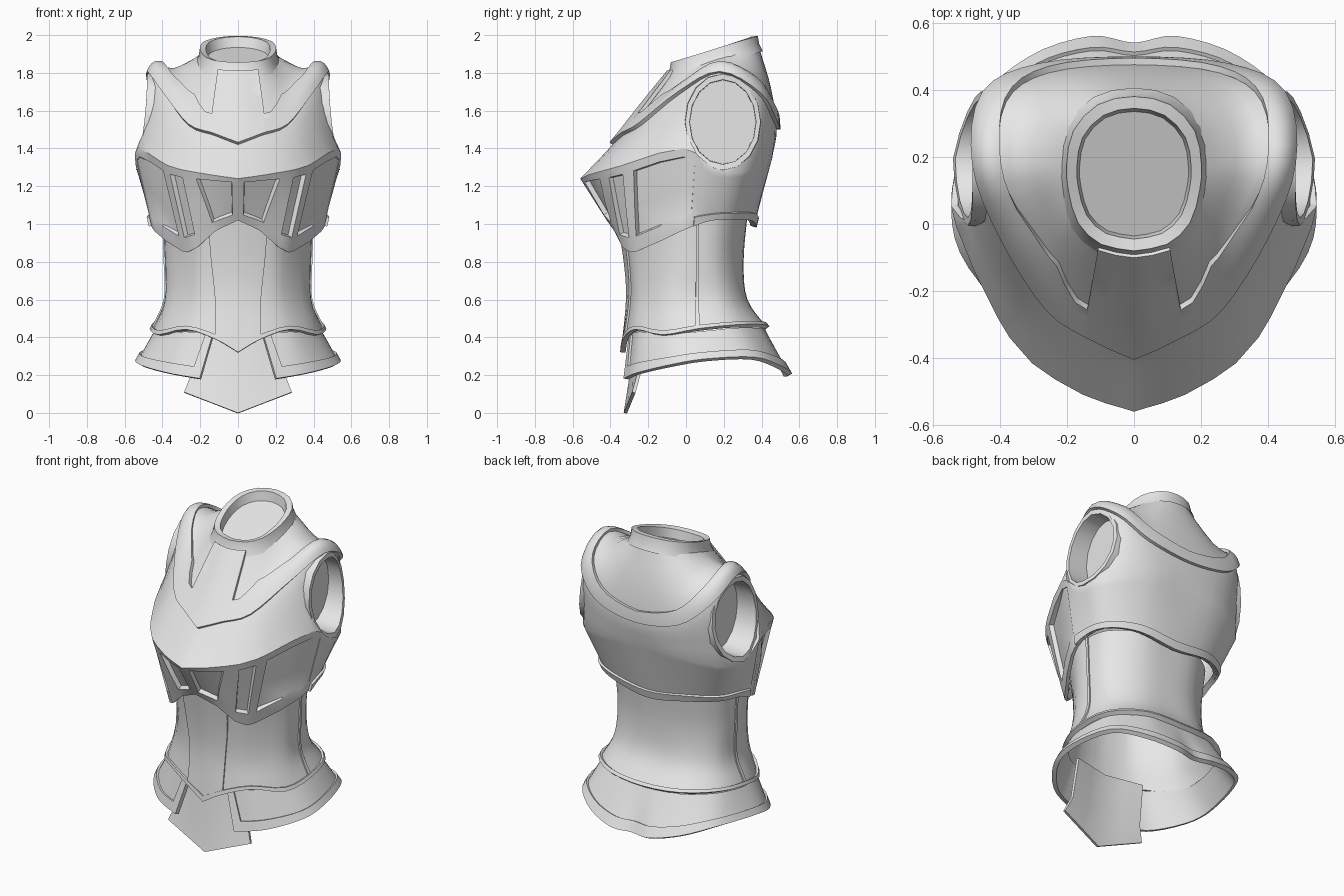
import bpy, bmesh, math
from mathutils import Vector

if "Cube" in bpy.data.objects:
    bpy.data.objects.remove(bpy.data.objects["Cube"])

steel = bpy.data.materials.new("grey steel")
steel.diffuse_color = (0.8, 0.8, 0.8, 1)
steel.use_nodes = True
steel.node_tree.nodes["Principled BSDF"].inputs["Base Color"].default_value = steel.diffuse_color


def catmull(a, b, c, d, t):
    return 0.5 * (2 * b + (c - a) * t + (2 * a - 5 * b + 4 * c - d) * t * t
                  + (3 * b - a - 3 * c + d) * t ** 3)


def spline(p, t, end=None):
    i = max(0, min(len(p) - 2, int(t)))
    a = p[i - 1] if i else 2 * p[0] - p[1]
    d = p[i + 2] if i + 2 < len(p) else (end or 2 * p[-1] - p[-2])
    return catmull(a, p[i], p[i + 1], d, t - i)


def flip(v):
    return Vector((-v.x, v.y, v.z))


def around(ring, u):
    """Point on a half ring (front centre to back centre), mirrored outside it."""
    n = len(ring) - 1
    if u < 0:
        return flip(around(ring, -u))
    if u > n:
        return flip(around(ring, 2 * n - u))
    return spline(ring, u, flip(ring[-2]))


def surface(*rings):
    rings = [[Vector(p) for p in r] for r in rings]
    return lambda s, u: spline([around(r, u) for r in rings], s)


def add_grid(bm, rows):
    v = [[bm.verts.new(p) for p in r] for r in rows]
    return [[bm.faces.new((v[j][i], v[j + 1][i], v[j + 1][i + 1], v[j][i + 1]))
             for i in range(len(v[0]) - 1)] for j in range(len(v) - 1)]


def add_cap(bm, row):
    bm.faces.new([bm.verts.new(p) for p in row[:-1]])


def weld(bm):
    bmesh.ops.remove_doubles(bm, verts=bm.verts[:], dist=1e-4)


def apply(ob, kind, **kw):
    bpy.context.view_layer.objects.active = ob
    m = ob.modifiers.new(kind, kind)
    for k, val in kw.items():
        setattr(m, k, val)
    bpy.ops.object.modifier_apply(modifier=m.name)


def finish(name, bm, thick=0, offset=-1, cutters=()):
    weld(bm)
    me = bpy.data.meshes.new(name)
    bm.to_mesh(me)
    bm.free()
    ob = bpy.data.objects.new(name, me)
    bpy.context.collection.objects.link(ob)
    me.materials.append(steel)
    bpy.ops.object.select_all(action='DESELECT')
    ob.select_set(True)
    bpy.context.view_layer.objects.active = ob
    if thick:
        apply(ob, 'SOLIDIFY', thickness=thick, offset=offset)
    for c in cutters:
        apply(ob, 'BOOLEAN', operation='DIFFERENCE', solver='EXACT', object=c)
    bpy.ops.object.shade_smooth_by_angle(angle=math.radians(32))
    return ob


def steps(a, b, n):
    return [a + (b - a) * i / n for i in range(n + 1)]


def knots(k, u):
    for (a, p), (b, q) in zip(k, k[1:]):
        if u <= b:
            return p + (q - p) * (u - a) / (b - a)
    return k[-1][1]


def const(c):
    return lambda u: c


def both(half):
    return [-u for u in reversed(half) if u > 0] + half


def plate(name, surf, us, top, bottom, lift, n=3, offset=1):
    """Sheet on a surface between two edge functions, thickened."""
    bm = bmesh.new()
    add_grid(bm, [[surf(top(u) + (bottom(u) - top(u)) * j / n, u) for u in us]
                  for j in range(n + 1)])
    return finish(name, bm, lift, offset)


# Half rings of the chest, front centre to back centre
neck = [(0, -.085, 1.80), (.10, -.065, 1.806), (.17, 0, 1.825), (.20, .1, 1.855),
        (.205, .18, 1.88), (.185, .28, 1.91), (.11, .36, 1.932), (0, .385, 1.94)]
mid = [(0, -.235, 1.615), (.12, -.19, 1.64), (.22, -.10, 1.69), (.29, .05, 1.78),
       (.34, .18, 1.825), (.31, .33, 1.80), (.20, .425, 1.74), (0, .45, 1.72)]
yoke = [(0, -.39, 1.42), (.13, -.33, 1.47), (.26, -.24, 1.52), (.39, -.03, 1.69),
        (.465, .18, 1.80), (.44, .38, 1.69), (.28, .46, 1.55), (0, .48, 1.50)]
bust = [(0, -.56, 1.24), (.17, -.50, 1.265), (.36, -.355, 1.305), (.53, -.01, 1.40),
        (.535, .15, 1.28), (.49, .32, 1.28), (.27, .44, 1.33), (0, .455, 1.35)]
hem = [(0, -.42, 1.02), (.14, -.37, .95), (.27, -.29, .85), (.44, -.03, .96),
       (.45, .12, 1.02), (.40, .25, 1.03), (.24, .34, 1.02), (0, .36, .985)]
upper, lower = surface(neck, mid, yoke, bust), surface(bust, hem)

# Armhole cutters, and rims with recessed closing discs
ARM = 16


def arm_ring(side, k, depth, flat=None):
    pts = []
    for i in range(ARM + 1):
        a = 2 * math.pi * i / ARM
        y, z = .195 + .2 * k * math.cos(a), 1.54 + .255 * k * math.sin(a)
        x = .475 + .06 * (max(0, 1.8 - z) / .52) ** 2 - .2 * max(0, y - .2)
        pts.append(Vector((side * (flat or x + depth), y, z)))
    return pts


cutters = []
for side, label in ((1, "left"), (-1, "right")):
    bm = bmesh.new()
    rows = [arm_ring(side, .96, 0, .3), arm_ring(side, .96, 0, .8)]
    add_grid(bm, rows)
    for r in rows:
        add_cap(bm, r)
    weld(bm)
    bmesh.ops.recalc_face_normals(bm, faces=bm.faces[:])
    cut = finish("armhole_cutter_" + label, bm)
    cut.hide_render = True
    cut.hide_set(True)
    cutters.append(cut)
    bm = bmesh.new()
    rows = [arm_ring(side, 1.02, -.06), arm_ring(side, 1.0, .006),
            arm_ring(side, .88, .006), arm_ring(side, .87, 0, .37)]
    add_grid(bm, rows)
    add_cap(bm, rows[-1])
    weld(bm)
    bmesh.ops.recalc_face_normals(bm, faces=bm.faces[:])
    if sum(f.normal.x * side for f in bm.faces if len(f.verts) == ARM) < 0:
        bmesh.ops.reverse_faces(bm, faces=bm.faces[:])
    finish("armhole_rim_" + label, bm)

# Breastplate: upper shell, bust ridge, and recessed panels below it
tail = [3.65, 4, 4.4, 4.8, 5.2, 5.6, 6, 6.33, 6.67, 7]
at_top = both([0, .2, .5, .9, 1.35, 1.7, 2.06, 2.25, 2.6, 3, 3.3] + tail)
at_hem = both([0, .2, .4, .62, .85, 1.6, 1.98, 2.15, 2.6, 3, 3.3] + tail)
bm = bmesh.new()
add_grid(bm, [[upper(s, u) for u in at_top] for s in steps(0, 3, 12)])
faces = add_grid(bm, [[lower(v, a + (b - a) * v) for a, b in zip(at_top, at_hem)]
                      for v in (0, .1, .5, .83, 1)])
c = len(at_top) // 2
panels = [faces[j][i] for j in (1, 2) for k in (1, 2, 3, 5, 7, 8, 9)
          for i in (c + k, c - 1 - k)]
bm.normal_update()
bmesh.ops.inset_region(bm, faces=panels, thickness=.007, depth=-.025,
                       use_even_offset=True, use_boundary=True)
# The side panels fade out towards the back
for v in {v for f in panels for v in f.verts if v.co.y > -.13}:
    v.co.x += math.copysign(.023, v.co.x)
finish("breastplate", bm, .02, -1, cutters)

# Raised yoke with a recess around the neck
inner = [(0, 0), (1.05, 0), (1.12, .72), (1.4, .72), (2, .55), (3.2, .72),
         (4.5, .74), (7, .83)]
us = both([0, .5, 1.05, 1.12, 1.4, 1.7] + steps(2, 7, 20))
plate("shoulder_yoke", upper, us, lambda u: 2 * knots(inner, abs(u)), const(2), .02, 6)

# Hem band around the sides and back of the breastplate
plate("breastplate_hem", lower, steps(3.4, 10.6, 30), const(.87), const(1), .014, 1)

# Neck collar with a closing disc
bm = bmesh.new()
collar = [Vector(p) for p in neck]
rows = []
for k, dz in ((.79, -.005), (.83, .052), (.98, .056), (1.01, .015), (1.09, -.025)):
    row = [around(collar, u) for u in steps(-7, 7, 28)]
    rows.append([Vector((p.x * k, .15 + (p.y - .15) * k, p.z + dz)) for p in row])
add_grid(bm, rows)
add_cap(bm, rows[0])
finish("neck_collar", bm)


# Waist shell with raised front panel, bottom lip and side seams
def level(z, *xy):
    return [(x, y, z) for x, y in xy]


waist = surface(
    level(1.05, (0, -.36), (.16, -.335), (.26, -.27), (.38, -.08), (.395, .06),
          (.36, .2), (.2, .31), (0, .325)),
    level(.80, (0, -.32), (.14, -.3), (.24, -.25), (.365, -.08), (.385, .06),
          (.34, .19), (.19, .285), (0, .305)),
    level(.60, (0, -.308), (.12, -.293), (.24, -.245), (.37, -.09), (.385, .06),
          (.35, .21), (.2, .31), (0, .325)),
    [(0, -.335, .32), (.12, -.32, .39), (.27, -.26, .44), (.41, -.12, .41),
     (.455, .06, .44), (.41, .26, .46), (.24, .40, .46), (0, .43, .45)])
ring = steps(-7, 7, 42)
plate("waist_shell", waist, ring, const(0), const(3), .015, 12, -1)
plate("waist_front_panel", waist, steps(-1, 1, 8), const(0), const(3), .01, 12)
plate("waist_lip", waist, ring, const(2.88), const(3), .014, 1)
for side, label in ((4, "left"), (-4, "right")):
    plate("waist_seam_" + label, waist, steps(side - .06, side + .06, 1),
          const(0), const(3), .008, 12)

# Flared skirt, open at the front, with a raised border
skirt = surface(
    [(.13, -.29, .42), (.28, -.245, .43), (.41, -.1, .42), (.445, .06, .43),
     (.40, .26, .45), (.25, .385, .45), (.12, .41, .45), (0, .415, .45)],
    [(.20, -.32, .18), (.37, -.25, .21), (.51, -.08, .25), (.53, .1, .28),
     (.46, .35, .29), (.31, .49, .245), (.13, .55, .205), (0, .53, .20)])
plate("skirt", skirt, steps(0, 14, 56), const(0), const(1), .015, 4, -1)
edge = [(0, .05), (.25, .05), (.28, .76), (7, .76)]
us = [0, .25, .28] + steps(.5, 13.5, 52) + [13.72, 13.75, 14]
plate("skirt_border", skirt, us, lambda u: knots(edge, min(u, 14 - u)), const(1),
      .012, 3)

# Pointed front tasset hanging behind the skirt opening:
# half width, sideways bend, side height, centre height, centre depth
bm = bmesh.new()
add_grid(bm, [[(w * t, y + bend * abs(t), low + (z - low) * abs(t))
               for t in steps(-1, 1, 4)]
              for w, bend, z, low, y in ((.24, .05, .44, .44, -.27),
                                         (.25, .04, .20, .19, -.30),
                                         (.285, .045, .11, 0, -.33))])
finish("front_tasset", bm, .018, -1)
